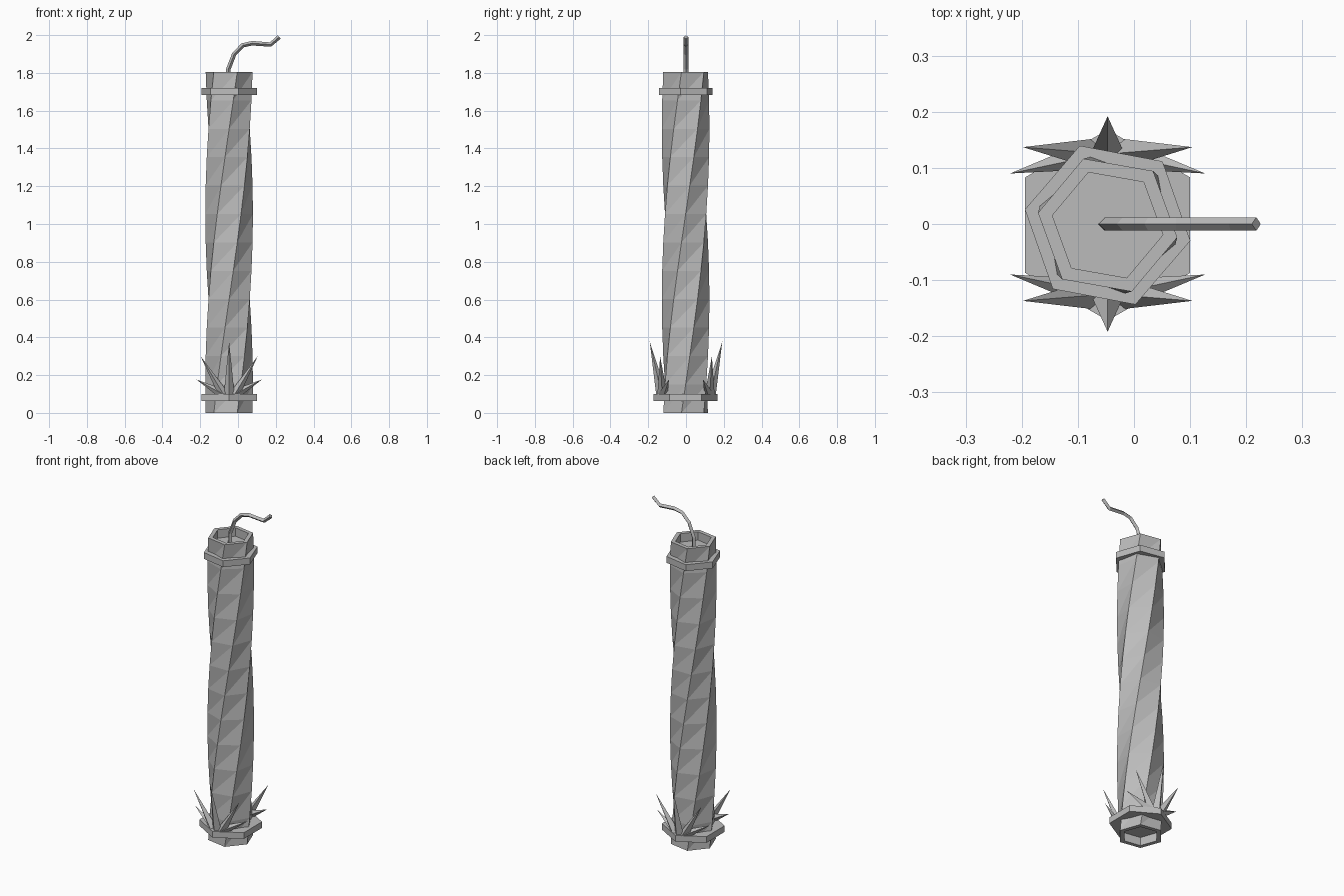
import bpy, bmesh, math
from mathutils import Vector

if "Cube" in bpy.data.objects:
    bpy.data.objects.remove(bpy.data.objects["Cube"], do_unlink=True)

grey = bpy.data.materials.new("plain_grey")
grey.use_nodes = True
colour = (0.5, 0.5, 0.5, 1)
grey.diffuse_color = colour
grey.node_tree.nodes["Principled BSDF"].inputs["Base Color"].default_value = colour

CX, CY = -0.047, -0.002


def finish(bm, name):
    bmesh.ops.recalc_face_normals(bm, faces=bm.faces)
    mesh = bpy.data.meshes.new(name)
    bm.to_mesh(mesh)
    bm.free()
    mesh.materials.append(grey)
    obj = bpy.data.objects.new(name, mesh)
    bpy.context.collection.objects.link(obj)
    return obj


def hexagon(bm, radius, z, degrees):
    angles = [math.radians(degrees + 60 * i) for i in range(6)]
    return [bm.verts.new((CX + radius * math.cos(a), CY + radius * math.sin(a), z))
            for a in angles]


def bridge(bm, low, high, triangles=False):
    n = len(low)
    for i in range(n):
        j = (i + 1) % n
        if triangles:
            bm.faces.new((low[i], low[j], high[j]))
            bm.faces.new((low[i], high[j], high[i]))
        else:
            bm.faces.new((low[i], low[j], high[j], high[i]))


# Twisted six-sided tube with a shallow recess at each end
HEIGHT, STEPS, START, TWIST = 1.805, 12, -10, 120
bm = bmesh.new()
rings = [hexagon(bm, 0.126, HEIGHT * k / STEPS, START + TWIST * k / STEPS)
         for k in range(STEPS + 1)]
for low, high in zip(rings, rings[1:]):
    bridge(bm, low, high, True)
for rim, z, inward in ((rings[0], 0, 0.05), (rings[-1], HEIGHT, -0.05)):
    lip = hexagon(bm, 0.1, z, START)
    floor = hexagon(bm, 0.1, z + inward, START)
    # The top rim has turned by two whole sides, so realign it
    shift = 0 if z == 0 else 2
    bridge(bm, rim, lip[shift:] + lip[:shift])
    bridge(bm, lip, floor)
    bm.faces.new(floor)
finish(bm, "twisted_body")


# Hexagonal collars
def collar(name, radius, bottom, top, degrees):
    bm = bmesh.new()
    low, high = (hexagon(bm, radius, z, degrees) for z in (bottom, top))
    bridge(bm, low, high)
    bm.faces.new(low)
    bm.faces.new(high)
    finish(bm, name)


collar("top_collar", 0.15, 1.682, 1.72, -10.7)
collar("bottom_collar", 0.17, 0.063, 0.1, 30)

# Bent fuse with a diamond section
path = [Vector((x, 0, z)) for x, z in (
    (-0.053, 1.75), (-0.051, 1.82), (-0.02, 1.9), (0.025, 1.946),
    (0.075, 1.957), (0.172, 1.95), (0.218, 1.99))]
bm = bmesh.new()
rings = []
for i, p in enumerate(path):
    along = (path[min(i + 1, len(path) - 1)] - path[max(i - 1, 0)]).normalized()
    side = Vector((0, 1, 0))
    up = along.cross(side)
    rings.append([bm.verts.new(p + d * 0.012) for d in (side, up, -side, -up)])
for low, high in zip(rings, rings[1:]):
    bridge(bm, low, high)
bm.faces.new(rings[0])
bm.faces.new(rings[-1])
finish(bm, "fuse")


# Fans of spikes standing on the bottom collar, front and back
def spike(name, base, tip, radius):
    base, tip = Vector(base), Vector(tip)
    axis = (tip - base).normalized()
    out = Vector((0, 1, 0))
    out = (out - axis * out.dot(axis)).normalized()
    side = axis.cross(out)
    bm = bmesh.new()
    ring = [bm.verts.new(base + d * radius) for d in (out, side, -out, -side)]
    point = bm.verts.new(tip)
    for i in range(4):
        bm.faces.new((ring[i], ring[(i + 1) % 4], point))
    bm.faces.new(ring)
    finish(bm, name)


for place, s in (("front", -1), ("back", 1)):
    spike(place + "_middle_spike", (CX, s * 0.128, 0.09), (CX, s * 0.192, 0.377), 0.029)
    for hand, m in (("right", -1), ("left", 1)):
        spike(f"{place}_{hand}_tall_spike", (CX + m * 0.025, s * 0.125, 0.09),
              (CX + m * 0.151, s * 0.137, 0.3), 0.027)
        spike(f"{place}_{hand}_low_spike", (CX + m * 0.035, s * 0.122, 0.1),
              (CX + m * 0.174, s * 0.09, 0.177), 0.025)
